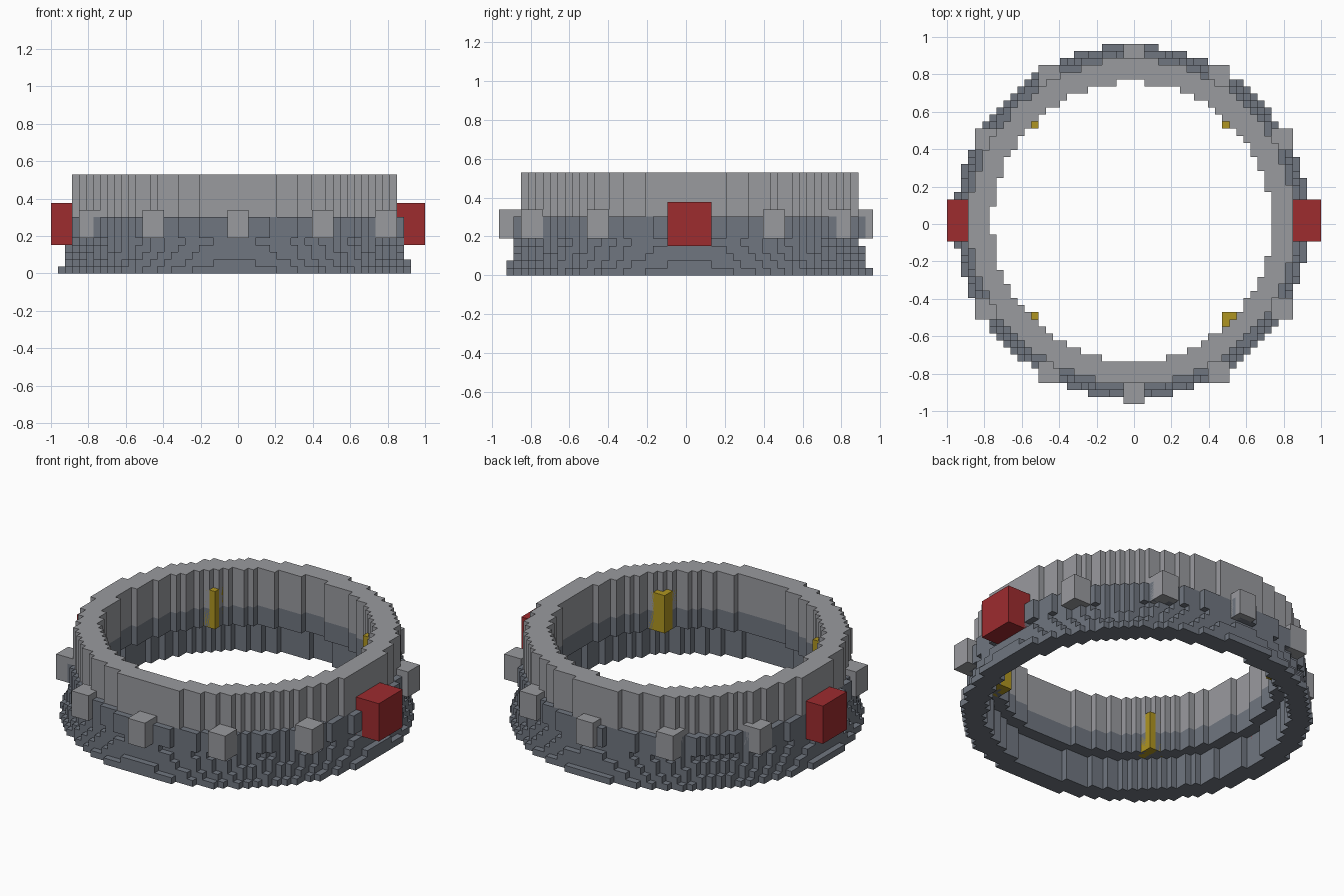
import bpy
import bmesh
import math

if "Cube" in bpy.data.objects:
    bpy.data.objects.remove(bpy.data.objects["Cube"], do_unlink=True)

V = 2 / 53              # size of one cell
CX, CY = -0.3, 0.3      # ring centre, in cells
REACH = 27


def material(name, r, g, b):
    m = bpy.data.materials.new(name)
    m.use_nodes = True
    m.diffuse_color = (r, g, b, 1)
    bsdf = m.node_tree.nodes["Principled BSDF"]
    bsdf.inputs["Base Color"].default_value = (r, g, b, 1)
    bsdf.inputs["Roughness"].default_value = 0.8
    return m


light_grey = material("light grey", 0.32, 0.325, 0.345)
slate = material("slate grey", 0.16, 0.18, 0.215)
red = material("red", 0.34, 0.025, 0.028)
gold = material("gold", 0.43, 0.30, 0.015)


def finish(bm, name, mat):
    bmesh.ops.remove_doubles(bm, verts=bm.verts, dist=V / 100)
    bmesh.ops.recalc_face_normals(bm, faces=bm.faces)
    mesh = bpy.data.meshes.new(name)
    bm.to_mesh(mesh)
    bm.free()
    mesh.materials.append(mat)
    obj = bpy.data.objects.new(name, mesh)
    bpy.context.collection.objects.link(obj)
    return obj


def ring_cells(inner, outer):
    span = range(-REACH, REACH + 1)
    return {(i, j) for i in span for j in span
            if inner <= math.hypot(i - CX, j - CY) < outer}


def add_course(bm, z0, z1, inner, outer):
    """One stepped ring of square cells between two heights."""
    cells = ring_cells(inner, outer)
    corners = [(-.5, -.5), (.5, -.5), (.5, .5), (-.5, .5)]
    sides = [(0, -1), (1, 0), (0, 1), (-1, 0)]

    def face(points):
        bm.faces.new([bm.verts.new((x * V, y * V, z * V)) for x, y, z in points])

    for i, j in sorted(cells):
        ring = [(i + a, j + b) for a, b in corners]
        face([(x, y, z1) for x, y in ring])
        face([(x, y, z0) for x, y in reversed(ring)])
        for k, (di, dj) in enumerate(sides):
            if (i + di, j + dj) not in cells:
                p, q = ring[k], ring[(k + 1) % 4]
                face([(*p, z0), (*q, z0), (*q, z1), (*p, z1)])


def stepped_ring(name, mat, courses):
    for n, course in enumerate(courses):
        bm = bmesh.new()
        add_course(bm, *course)
        finish(bm, f"{name}_{n + 1}", mat)


def block(name, mat, centre, size, z0, z1):
    bm = bmesh.new()
    bmesh.ops.create_cube(bm, size=1)
    for v in bm.verts:
        v.co.x = (centre[0] + v.co.x * size[0]) * V
        v.co.y = (centre[1] + v.co.y * size[1]) * V
        v.co.z = ((z0 + z1) / 2 + v.co.z * (z1 - z0)) * V
    return finish(bm, name, mat)


# Flared foot, tapering upward
FOOT_RADII = [25, 24.5, 24.1, 23.8, 23.5]
stepped_ring("foot_course", slate,
             [(z, z + 1, 21.8, r) for z, r in enumerate(FOOT_RADII)])

# Middle band and upper wall
stepped_ring("middle_band", slate, [(5, 8, 19.79, 23.8)])
stepped_ring("upper_wall", light_grey, [(8, 14, 19.79, 23)])

# Studs every thirty degrees, leaving room for the side boxes
for n in range(12):
    if n % 6 == 0:
        continue
    a = math.radians(30 * n)
    block(f"stud_{n}", light_grey,
          (round(24 * math.cos(a)), round(24 * math.sin(a))), (3, 3), 5, 9)

# Red side boxes
for side, s in (("left", 1), ("right", -1)):
    block(f"side_box_{side}", red, (s * 24.5, 0.5), (4, 6), 4, 10)

# Gold posts on the inner wall
for sx in (1, -1):
    for sy in (1, -1):
        name = f"inner_post_{'back' if sy > 0 else 'front'}_{'left' if sx > 0 else 'right'}"
        block(name, gold, (-0.5 + 14.5 * sx, 0.5 + 14.5 * sy), (3, 3), 5, 11)
